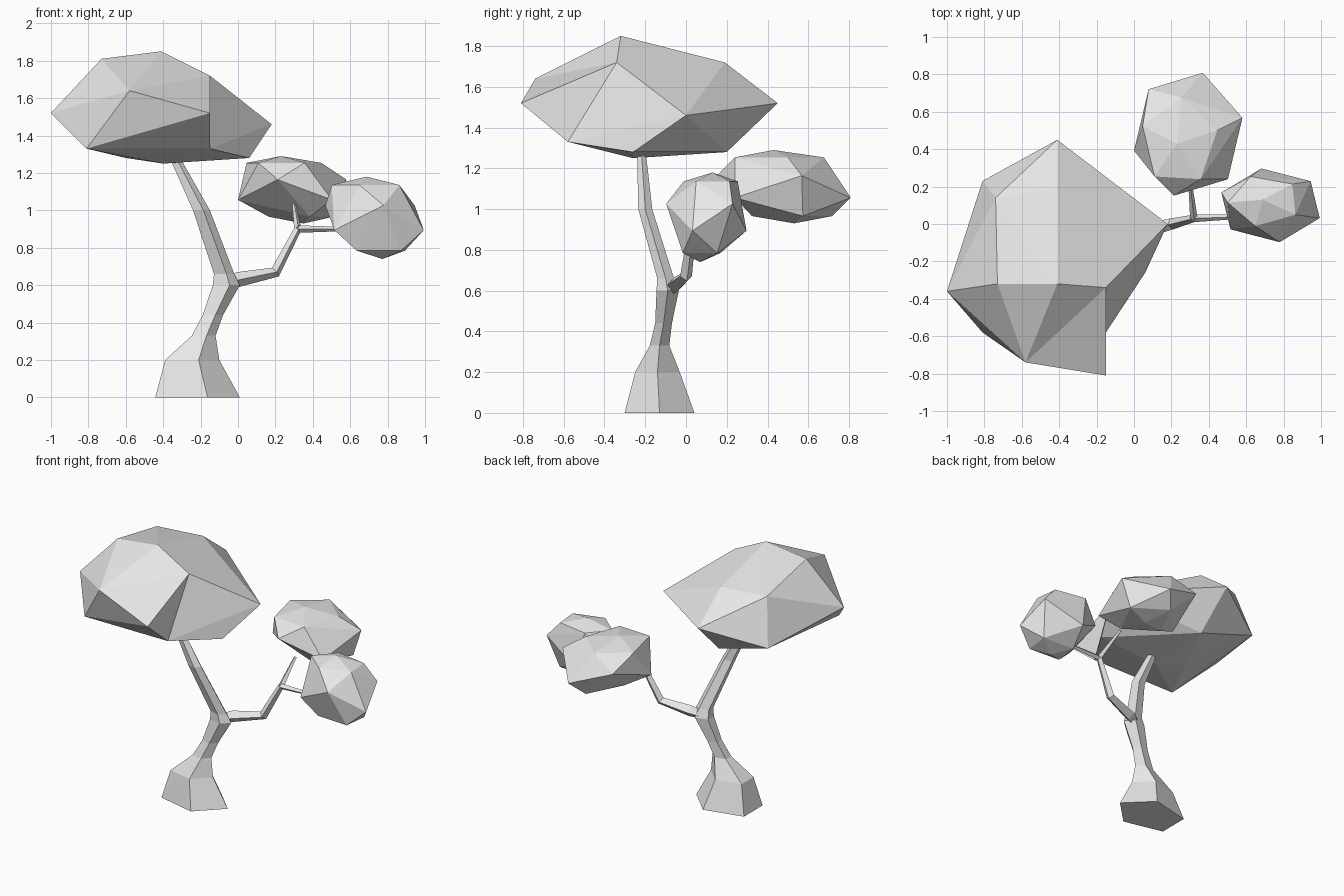
import bpy, bmesh, math
from mathutils import Vector

default_cube = bpy.data.objects.get("Cube")
if default_cube:
    bpy.data.objects.remove(default_cube)

colour = (0.8, 0.8, 0.8, 1)
pale_grey = bpy.data.materials.new("pale_grey")
pale_grey.use_nodes = True
pale_grey.diffuse_color = colour
pale_grey.node_tree.nodes["Principled BSDF"].inputs["Base Color"].default_value = colour


def finish(bm, name):
    """Turn a finished bmesh into a named grey object."""
    bmesh.ops.recalc_face_normals(bm, faces=bm.faces)
    mesh = bpy.data.meshes.new(name)
    bm.to_mesh(mesh)
    bm.free()
    mesh.materials.append(pale_grey)
    part = bpy.data.objects.new(name, mesh)
    bpy.context.collection.objects.link(part)


def ring(count, radius, turn):
    """Evenly spaced points on a flat circle."""
    angles = [turn + math.tau * step / count for step in range(count)]
    return [Vector((math.cos(angle), math.sin(angle), 0)) * radius for angle in angles]


def hull(name, points):
    """Faceted foliage wrapped tightly around its corner points."""
    bm = bmesh.new()
    verts = [bm.verts.new(point) for point in points]
    result = bmesh.ops.convex_hull(bm, input=verts)
    leftover = result["geom_interior"] + result["geom_unused"]
    spare = {item for item in leftover if isinstance(item, bmesh.types.BMVert)}
    bmesh.ops.delete(bm, geom=list(spare), context="VERTS")
    finish(bm, name)


def clump(name, centre, size, turn, lean):
    """Small crown: zigzag waist, upper and lower rings and a tip at each end."""
    tip = Vector((*lean, 1))
    waist = ring(6, 1, turn)
    points = [point + Vector((0, 0, 0.3)) * (-1) ** index for index, point in enumerate(waist)]
    points += [point + tip * 0.8 for point in ring(5, 0.7, turn)]
    points += [point - tip * 0.8 for point in ring(4, 0.6, turn)]
    points += [tip, -tip]
    hull(name, [Vector(centre) + point * Vector.Diagonal(size) if hasattr(Vector, "Diagonal")
                else Vector(c + p * s for c, p, s in zip(centre, point, size))
                for point in points])


def limb(name, path, sides, level=False, depth=1):
    """Tapered limb along a path of (centre, radius) stations."""
    bm = bmesh.new()
    loops = []
    for index, (centre, radius) in enumerate(path):
        before = Vector(path[max(index - 1, 0)][0])
        after = Vector(path[min(index + 1, len(path) - 1)][0])
        axis = Vector((0, 0, 1)) if level else after - before
        facing = axis.to_track_quat("Z", "Y")
        loop = []
        for point in ring(sides, radius, math.pi):
            point.y *= depth
            loop.append(bm.verts.new(Vector(centre) + facing @ point))
        loops.append(loop)
    for low, high in zip(loops, loops[1:]):
        for side in range(sides):
            bm.faces.new((low[side - 1], low[side], high[side], high[side - 1]))
    bmesh.ops.triangulate(bm, faces=bm.faces[:])
    bm.faces.new(loops[0])
    bm.faces.new(loops[-1])
    finish(bm, name)


# Trunk with a flared foot, leaning out towards the large crown
fork = (-0.07, -0.09, 0.6)
limb("trunk", [
    ((-0.24, -0.13, 0), 0.25),
    ((-0.26, -0.14, 0.2), 0.16),
    ((-0.19, -0.13, 0.33), 0.07),
    ((-0.14, -0.11, 0.44), 0.06),
    (fork, 0.08),
    ((-0.08, -0.1, 0.66), 0.06),
    ((-0.2, -0.2, 1), 0.05),
    ((-0.35, -0.22, 1.3), 0.03),
], 5, level=True, depth=0.72)

# Side branch and the two twigs that carry the small crowns
twig_fork = (0.32, 0.03, 0.9)
limb("side_branch", [
    ((-0.07, -0.08, 0.61), 0.03),
    ((0, -0.05, 0.63), 0.04),
    ((0.2, 0, 0.67), 0.03),
    (twig_fork, 0.02),
], 4)
limb("back_twig", [(twig_fork, 0.02), ((0.3, 0.22, 1.03), 0.01)], 4)
limb("side_twig", [(twig_fork, 0.02), ((0.6, 0.04, 0.9), 0.01)], 4)

# Large crown, described level by level, with a ledge jutting out at the front
brow = (-0.15, -0.34, 1.72)
chin = (-0.15, -0.58, 1.33)
cheek = (-0.58, -0.74, 1.64)
jaw = (-0.81, -0.58, 1.33)
levels = {
    1.85: [(-0.41, -0.32)],
    1.81: [(-0.73, -0.32)],
    1.72: [(-0.41, 0.19), (-0.74, 0.14)],
    1.52: [(-1, -0.36), (-0.41, 0.45)],
    1.46: [(0.18, 0)],
    1.4: [(-0.81, 0.23)],
    1.28: [(0.06, -0.26), (-0.6, -0.2), (-0.4, 0.2)],
    1.25: [(-0.4, -0.26)],
}
outline = [(x, y, z) for z, spots in levels.items() for x, y in spots]
hull("large_crown", outline + [brow, chin, cheek, jaw])
hull("large_crown_ledge", [brow, chin, cheek, jaw, (-0.15, -0.81, 1.52)])

# Small crowns
clump("back_crown", (0.29, 0.48, 1.11), (0.3, 0.34, 0.18), math.radians(15), (-0.2, -0.15))
clump("side_crown", (0.73, 0.1, 0.96), (0.28, 0.2, 0.22), math.radians(40), (-0.15, 0.15))
